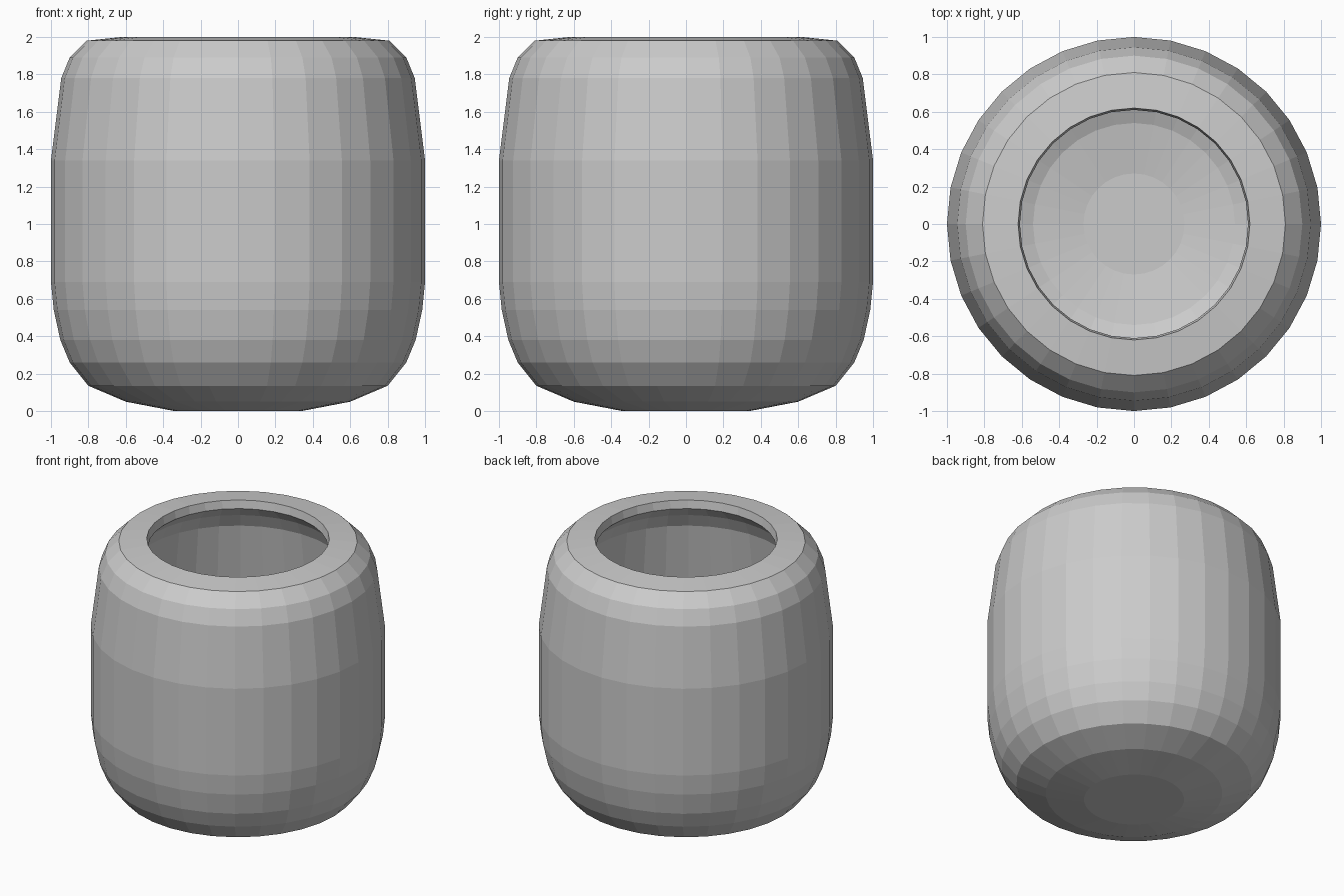
import bpy, bmesh, math

if "Cube" in bpy.data.objects:
    bpy.data.objects.remove(bpy.data.objects["Cube"])

SIDES = 32

# Closed wall profile (radius, height): outside going up, then inside going down
PROFILE = [
    (0.34, 0.0), (0.60, 0.05), (0.80, 0.135), (0.90, 0.26), (0.95, 0.38),
    (0.985, 0.54), (1.0, 0.69), (1.0, 1.34), (0.945, 1.78), (0.90, 1.89),
    (0.81, 1.98),
    (0.62, 2.0), (0.61, 1.94),
    (0.70, 1.85), (0.745, 1.75), (0.80, 1.34), (0.80, 0.69), (0.79, 0.57),
    (0.765, 0.46), (0.73, 0.37), (0.66, 0.29), (0.54, 0.24), (0.27, 0.20),
]


def lathe(name, profile, sides):
    bm = bmesh.new()
    rings = []
    for r, z in profile:
        angles = [2 * math.pi * i / sides for i in range(sides)]
        rings.append([bm.verts.new((r * math.cos(a), r * math.sin(a), z))
                      for a in angles])
    for low, high in zip(rings, rings[1:]):
        for i in range(sides):
            j = (i + 1) % sides
            bm.faces.new((low[i], low[j], high[j], high[i]))
    # Underside disc and inner floor disc
    bm.faces.new(rings[0][::-1])
    bm.faces.new(rings[-1])
    bmesh.ops.recalc_face_normals(bm, faces=bm.faces)
    mesh = bpy.data.meshes.new(name)
    bm.to_mesh(mesh)
    bm.free()
    obj = bpy.data.objects.new(name, mesh)
    bpy.context.collection.objects.link(obj)
    return obj


# Thick-walled hollow pot with a rounded base and narrowed mouth
lathe("round_pot", PROFILE, SIDES)
